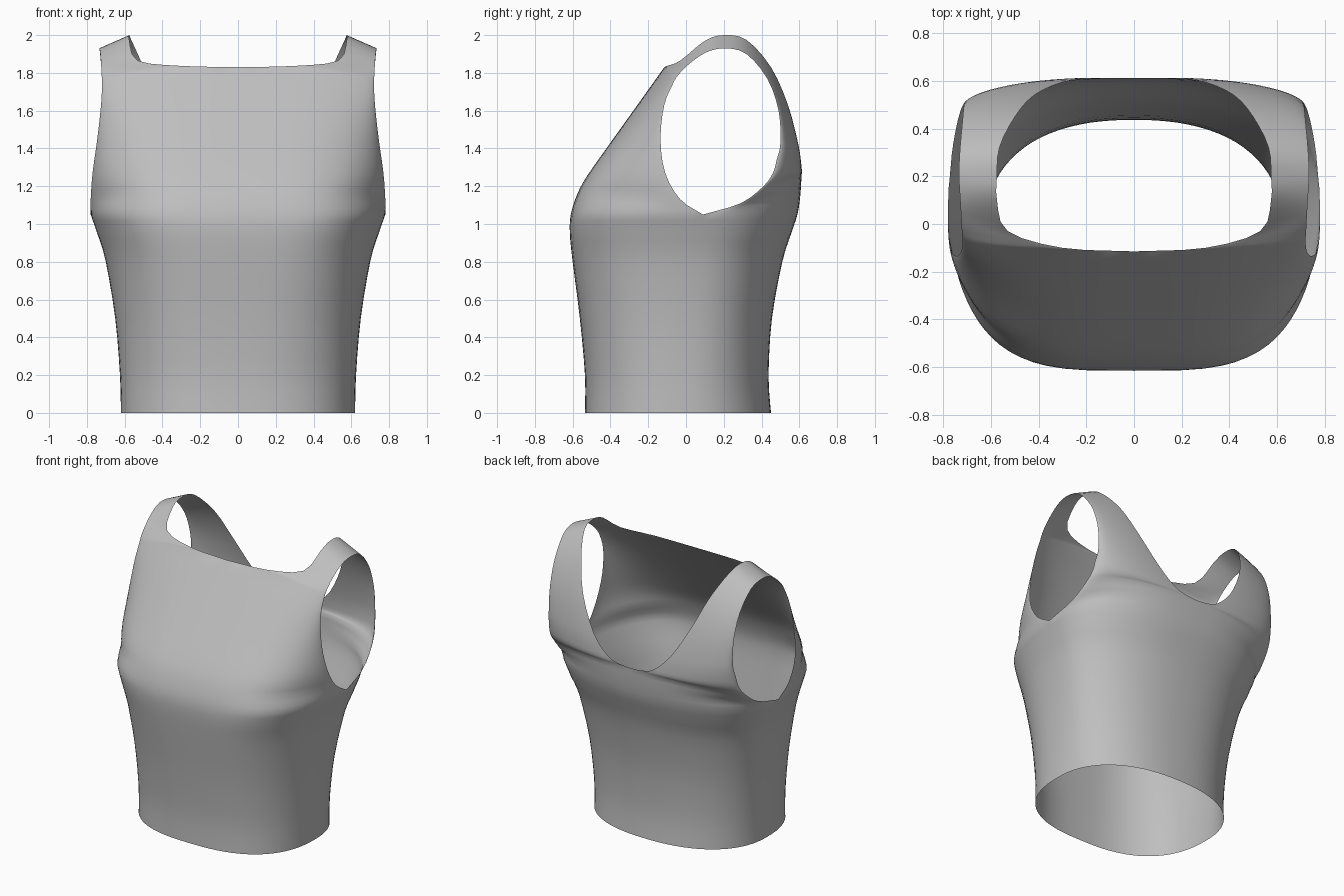
import bpy, bmesh, math
from mathutils import Vector

COLUMNS = 20      # faces from centre line to side or armhole
STEPS = 3         # faces between two key rows
CORNER = math.radians(60)   # sharper turns stay as corners

old = bpy.data.objects.get("Cube")
if old:
    bpy.data.objects.remove(old, do_unlink=True)

# Waist sections: height, half width, side y, front y, back y,
# front roundness across and in depth, back roundness
waist = [
    (0, .62, -.02, -.535, .45, 2.6, 2.4, 2.3),
    (.2, .625, -.01, -.535, .437, 2.6, 2.4, 2.3),
    (.5, .65, .02, -.562, .455, 2.9, 2.3, 2.3),
    (.8, .7, .06, -.6, .51, 3.4, 2.1, 2.3),
    (.95, .745, .08, -.615, .557, 3.8, 2, 2.4),
    (1.05, .78, .09, -.61, .59, 4, 2, 2.4),
]

# Over the shoulder: neckline or centre point, armhole point, roundness
shoulder = [
    ((0, -.575, 1.16), (.78, -.03, 1.13), (4, 1.4)),
    ((0, -.52, 1.26), (.77, -.11, 1.27), (3.8, 1.4)),
    ((0, -.4, 1.43), (.745, -.135, 1.45), (3.4, 1.4)),
    ((0, -.25, 1.64), (.725, -.115, 1.63), (3, 1.4)),
    ((0, -.115, 1.83), (.72, -.07, 1.74), (2.4, 1.5)),
    ((.3, -.1, 1.837), (.722, -.04, 1.79), (1.5, 1.2)),
    ((.53, -.03, 1.865), (.725, .02, 1.85), (1, 1)),
    ((.575, .1, 1.97), (.73, .11, 1.91), (1, 1)),
    ((.575, .2, 2), (.735, .21, 1.93), (1, 1)),
    ((.565, .32, 1.975), (.73, .32, 1.9), (1, 1)),
    ((.5, .45, 1.83), (.72, .43, 1.77), (1.2, 1.2)),
    ((.42, .54, 1.63), (.715, .49, 1.6), (1.6, 1.6)),
    ((.3, .595, 1.42), (.715, .5, 1.43), (1.9, 1.8)),
    ((.18, .612, 1.3), (.725, .48, 1.34), (2.1, 1.8)),
    ((.09, .613, 1.268), (.732, .46, 1.27), (2.3, 1.7)),
    ((0, .612, 1.26), (.745, .41, 1.2), (2.5, 1.5)),
    ((0, .605, 1.15), (.765, .29, 1.11), (2.7, 1.3)),
]


def spline(a, b, c, d, t):
    """Smooth curve from b to c, broken where the path turns a corner."""
    step = c - b
    if (b - a).angle(step, 0) > CORNER:
        a = b - step
    if (d - c).angle(step, 0) > CORNER:
        d = c + step
    return b + ((c - a) * t + (a * 2 - b * 5 + c * 4 - d) * t * t
                + (b * 3 - a - c * 3 + d) * t ** 3) / 2


def smooth_rows(keys):
    """Fill in rows between the key rows."""
    rows = []
    last = len(keys) - 1
    for i in range(last):
        four = [keys[max(0, min(last, i + k))] for k in (-1, 0, 1, 2)]
        for s in range(STEPS):
            t = s / STEPS
            inner = spline(*[k[0] for k in four], t)
            outer = spline(*[k[1] for k in four], t)
            rows.append((inner, outer, four[1][2].lerp(four[2][2], t)))
    return rows + [keys[-1]]


def row_points(inner, outer, roundness):
    """Rounded quarter section from the inner to the outer edge."""
    points = []
    for c in range(COLUMNS + 1):
        angle = c / COLUMNS * math.pi / 2
        across = math.sin(angle) ** (2 / roundness.x)
        depth = max(0, math.cos(angle)) ** (2 / roundness.y)
        points.append(Vector((
            inner.x + (outer.x - inner.x) * across,
            outer.y + (inner.y - outer.y) * depth,
            outer.z + (inner.z - outer.z) * depth)))
    return points


# One band of rows: up the front, over the strap and down the back
front, back = [], []
for z, width, side_y, front_y, back_y, wide, deep, rear in waist:
    side_point = Vector((width, side_y, z))
    front.append((Vector((0, front_y, z)), side_point, Vector((wide, deep))))
    back.append((Vector((0, back_y, z)), side_point, Vector((rear, rear))))
over = [tuple(Vector(part) for part in key) for key in shoulder]
rows = smooth_rows(front + over + back[::-1])

bm = bmesh.new()
for side in (1, -1):
    grid = [[bm.verts.new((p.x * side, p.y, p.z)) for p in row_points(*row)]
            for row in rows]
    for low, high in zip(grid, grid[1:]):
        for c in range(COLUMNS):
            quad = [low[c], low[c + 1], high[c + 1], high[c]]
            bm.faces.new(quad if side > 0 else quad[::-1])

# Join the side seams and the centre lines
bmesh.ops.remove_doubles(bm, verts=bm.verts, dist=.0008)
mesh = bpy.data.meshes.new("tank_top")
bm.to_mesh(mesh)
bm.free()

top = bpy.data.objects.new("tank_top", mesh)
bpy.context.collection.objects.link(top)

# Plain grey cloth
cloth = bpy.data.materials.new("grey_cloth")
cloth.use_nodes = True
grey = (.52, .52, .52, 1)
cloth.diffuse_color = grey
cloth.node_tree.nodes["Principled BSDF"].inputs["Base Color"].default_value = grey
mesh.materials.append(cloth)

bpy.context.view_layer.objects.active = top
top.select_set(True)
bpy.ops.object.shade_smooth_by_angle(angle=math.radians(40))
